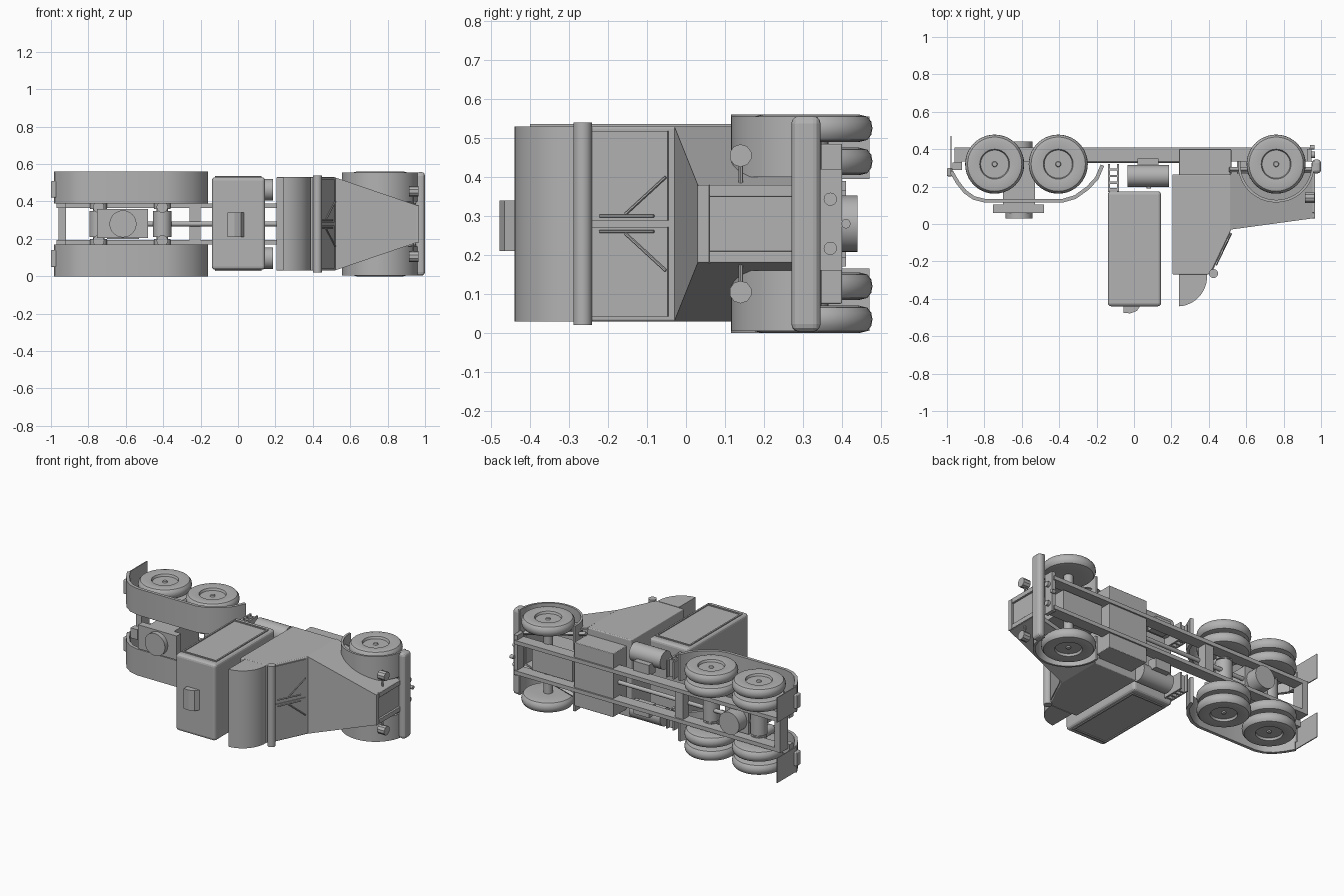
import bpy, bmesh, math
from mathutils import Vector

if "Cube" in bpy.data.objects:
    bpy.data.objects.remove(bpy.data.objects["Cube"])

grey = bpy.data.materials.new("plain grey")
grey.use_nodes = True
grey.diffuse_color = (0.45, 0.45, 0.45, 1)
grey.node_tree.nodes["Principled BSDF"].inputs["Base Color"].default_value = grey.diffuse_color

MID = 0.28  # centre plane of the truck, which lies on its side


def finish(name, bm, bevel=0.0, smooth=False, segments=3):
    bmesh.ops.recalc_face_normals(bm, faces=bm.faces)
    mesh = bpy.data.meshes.new(name)
    bm.to_mesh(mesh)
    bm.free()
    mesh.materials.append(grey)
    ob = bpy.data.objects.new(name, mesh)
    bpy.context.scene.collection.objects.link(ob)
    if bevel:
        mod = ob.modifiers.new("bevel", "BEVEL")
        mod.width, mod.segments = bevel, segments
    if smooth:
        bpy.ops.object.select_all(action="DESELECT")
        ob.select_set(True)
        bpy.context.view_layer.objects.active = ob
        bpy.ops.object.shade_smooth_by_angle(angle=math.radians(35))
    return ob


def prism(name, pts, z0, z1, bevel=0.0, smooth=False):
    """Extrude an (x, y) outline across the width of the truck."""
    bm = bmesh.new()
    low = [bm.verts.new((x, y, z0)) for x, y in pts]
    top = [bm.verts.new((x, y, z1)) for x, y in pts]
    bm.faces.new(low)
    bm.faces.new(top)
    for i in range(len(pts)):
        j = (i + 1) % len(pts)
        bm.faces.new((low[i], low[j], top[j], top[i]))
    return finish(name, bm, bevel, smooth)


def box(name, x0, x1, y0, y1, z0, z1, bevel=0.0):
    return prism(name, [(x0, y0), (x1, y0), (x1, y1), (x0, y1)], z0, z1, bevel)


def rod(name, a, b, r, sides=24):
    """Cylinder between two points."""
    a, b = Vector(a), Vector(b)
    bm = bmesh.new()
    bmesh.ops.create_cone(bm, cap_ends=True, segments=sides, radius1=r, radius2=r, depth=(b - a).length)
    rot = (b - a).to_track_quat("Z", "Y").to_matrix().to_4x4()
    bmesh.ops.transform(bm, matrix=rot, verts=bm.verts)
    bmesh.ops.translate(bm, vec=(a + b) / 2, verts=bm.verts)
    return finish(name, bm, smooth=sides > 8)


def arc(cx, cy, r, a0, a1, n):
    angles = [math.radians(a0 + (a1 - a0) * i / n) for i in range(n + 1)]
    return [(cx + r * math.cos(a), cy + r * math.sin(a)) for a in angles]


def band(name, path, t, z0, z1):
    """Thin strip that follows a path, thickened to its right-hand side."""
    inner = []
    for i, p in enumerate(path):
        a, b = Vector(path[max(i - 1, 0)]), Vector(path[min(i + 1, len(path) - 1)])
        d = (b - a).normalized()
        inner.append((p[0] - d.y * t, p[1] + d.x * t))
    return prism(name, path + inner[::-1], z0, z1, smooth=True)


def wheel(name, x, z, s, r=0.158, w=0.07, n=40):
    """Tyre with rounded shoulders and a dished hub; s points outward."""
    prof = [(0.012, 0.012), (0.015, 0.02), (0.075, 0.02), (0.08, 0.006), (0.125, 0), (0.145, 0.005),
            (r - 0.003, 0.018), (r, w / 2), (r - 0.003, w - 0.018), (0.145, w - 0.005), (0.125, w), (0.06, w)]
    bm = bmesh.new()
    rings = []
    for rr, h in prof:
        ring = arc(x, 0.32, rr, 0, 360 - 360 / n, n - 1)
        rings.append([bm.verts.new((px, py, z - s * h)) for px, py in ring])
    for a, b in zip(rings, rings[1:]):
        for i in range(n):
            j = (i + 1) % n
            bm.faces.new((a[i], a[j], b[j], b[i]))
    bm.faces.new(rings[0])
    bm.faces.new(rings[-1])
    finish(name, bm, smooth=True)


# Cab, with a flat roof and sloped windscreen
prism("cab", [(0.205, 0.265), (0.205, -0.27), (0.40, -0.27), (0.415, -0.25), (0.52, -0.03), (0.52, 0.265)],
      0.03, 0.53, 0.006)
prism("roof_fairing", [(0.24, -0.27), (0.24, -0.44)] + arc(0.23, -0.28, 0.161, -80, 4, 10), 0.03, 0.53, smooth=True)
rod("sun_visor", (0.425, -0.265, 0.02), (0.425, -0.265, 0.54), 0.024)


def on_glass(t, lift):
    return (0.415 + 0.105 * t + 0.9 * lift, -0.25 + 0.22 * t - 0.43 * lift)


for s, side in ((1, "left"), (-1, "right")):
    def z(v):
        return MID + s * v
    lo, hi = sorted((z(0.008), z(0.238)))
    glass = [on_glass(t, l) for t, l in ((0.05, -0.002), (0.05, 0.005), (0.93, 0.005), (0.93, -0.002))]
    prism("windscreen_" + side, glass, lo, hi)
    rod("wiper_arm_" + side, (*on_glass(0.92, 0.01), z(0.12)), (*on_glass(0.45, 0.01), z(0.025)), 0.004, 6)
    rod("wiper_blade_" + side, (*on_glass(0.15, 0.01), z(0.02)), (*on_glass(0.78, 0.01), z(0.02)), 0.004, 6)

# Bonnet: hollow tapered shell, open underneath
bm = bmesh.new()
sections = []
for x, top, bottom, half in ((0.515, -0.03, 0.27, 0.25), (0.955, 0.03, 0.28, 0.10)):
    sections.append([bm.verts.new((x, y, MID + h)) for y, h in
                     ((bottom, -half), (top, -half), (top, half), (bottom, half))])
for i in range(3):
    bm.faces.new((sections[0][i], sections[0][i + 1], sections[1][i + 1], sections[1][i]))
bm.faces.new(sections[1])
bonnet = finish("bonnet", bm)
bonnet.modifiers.new("thickness", "SOLIDIFY").thickness = 0.012

# Grille frame around a recessed panel
for y0, y1, z0, z1 in ((0.03, 0.06, 0.18, 0.38), (0.06, 0.28, 0.18, 0.21), (0.06, 0.28, 0.35, 0.38)):
    box("grille_frame", 0.95, 0.968, y0, y1, z0, z1, 0.003)

# Bumper with rounded ends
box("bumper", 0.95, 1.0, 0.27, 0.345, 0.003, 0.557, 0.02)
box("front_crossmember", 0.925, 0.95, 0.335, 0.40, 0.16, 0.42)
rod("tow_pin", (0.94, 0.41, MID), (0.965, 0.41, MID), 0.012, 12)

# Storage box behind the cab, with framed sides
body = box("sleeper_box", -0.14, 0.145, -0.44, 0.175, 0.035, 0.53, 0.018)
for z0, z1 in ((0.53, 0.536), (0.029, 0.035)):
    for x0, x1, y0, y1 in ((-0.122, -0.112, -0.40, 0.135), (0.115, 0.125, -0.40, 0.135),
                           (-0.112, 0.115, -0.40, -0.39), (-0.112, 0.115, 0.125, 0.135)):
        box("sleeper_panel_rim", x0, x1, y0, y1, z0, z1)
vent = [(-0.055, -0.44), (-0.055, -0.475), (-0.02, -0.478), (0.015, -0.465), (0.032, -0.44)]
prism("roof_vent", vent, 0.21, 0.34)

# Chassis
box("cab_underbox", 0.24, 0.52, 0.26, 0.40, 0.075, 0.485, 0.004)
box("engine", 0.55, 0.84, 0.14, 0.37, 0.21, 0.35)
box("rear_crossmember", -0.96, -0.92, 0.33, 0.41, 0.17, 0.39)
box("middle_crossmember", -0.26, -0.20, 0.34, 0.40, 0.17, 0.39)
rod("driveshaft", (-0.75, 0.34, MID), (0.25, 0.34, MID), 0.013)
rod("front_axle", (0.76, 0.32, 0.03), (0.76, 0.32, 0.53), 0.028)
for x in (-0.745, -0.405):
    rod("rear_axle", (x, 0.32, 0.03), (x, 0.32, 0.53), 0.03)
    rod("differential", (x, 0.32, 0.21), (x, 0.32, 0.35), 0.05)

# Coupling on the rear deck
box("coupling_plate", -0.755, -0.48, 0.06, 0.105, 0.205, 0.36)
box("coupling_base", -0.70, -0.53, 0.10, 0.36, 0.20, 0.36)
rod("coupling_drum", (-0.615, 0.03, MID), (-0.615, 0.44, MID), 0.072, 32)

skirt = [(-0.985, 0.275), (-0.95, 0.215), (-0.91, 0.165), (-0.86, 0.13), (-0.80, 0.115), (-0.38, 0.115),
         (-0.31, 0.135), (-0.24, 0.185), (-0.19, 0.24), (-0.16, 0.31)]

# Parts repeated on both sides
for s, side in ((1, "left"), (-1, "right")):
    def z(v):
        return MID + s * v

    def span(a, b):
        return sorted((z(a), z(b)))

    box("frame_rail_" + side, -0.95, 0.94, 0.335, 0.41, *span(0.085, 0.11))
    band("rear_fender_" + side, skirt, 0.02, *span(0.11, 0.28))
    band("front_fender_" + side, arc(0.76, 0.32, 0.205, 175, 365, 24), 0.014, *span(0.12, 0.275))
    box("mud_flap_" + side, -0.982, -0.976, 0.265, 0.47, *span(0.115, 0.275))
    box("tail_lamp_" + side, -1.0, -0.97, 0.255, 0.30, *span(0.14, 0.23), 0.006)
    box("fender_bracket_" + side, -0.97, -0.92, 0.29, 0.33, *span(0.085, 0.15))

    wheel("front_wheel_" + side, 0.76, z(0.28), s)
    for x in (-0.745, -0.405):
        wheel("outer_rear_wheel_" + side, x, z(0.28), s)
        wheel("inner_rear_wheel_" + side, x, z(0.195), s)
        rod("hub_" + side, (x, 0.32, z(0.08)), (x, 0.32, z(0.21)), 0.045)
        rod("suspension_" + side, (x, 0.20, z(0.09)), (x, 0.36, z(0.09)), 0.03)

    rod("fuel_tank_" + side, (-0.035, 0.257, z(0.183)), (0.187, 0.257, z(0.183)), 0.058, 32)
    rod("tank_cap_" + side, (0.08, 0.19, z(0.183)), (0.08, 0.21, z(0.183)), 0.012, 12)
    box("tank_bracket_" + side, 0.02, 0.13, 0.28, 0.35, *span(0.10, 0.17))

    # Step ladder
    for x in (-0.138, -0.09):
        box("step_post_" + side, x, x + 0.01, 0.17, 0.32, *span(0.11, 0.22))
    for y in (0.18, 0.215, 0.25, 0.285):
        box("step_tread_" + side, -0.13, -0.09, y, y + 0.012, *span(0.11, 0.22))

    # Lamp on a stalk beside the nose, tow hook and front brace
    rod("lamp_stalk_" + side, (0.935, 0.14, z(0.09)), (0.935, 0.14, z(0.17)), 0.006, 8)
    rod("lamp_" + side, (0.915, 0.14, z(0.175)), (0.965, 0.14, z(0.175)), 0.029, 10)
    rod("tow_hook_" + side, (0.93, 0.37, z(0.063)), (0.968, 0.37, z(0.063)), 0.017, 12)
    rod("front_brace_" + side, (0.51, 0.29, z(0.22)), (0.95, 0.29, z(0.11)), 0.014, 4)
